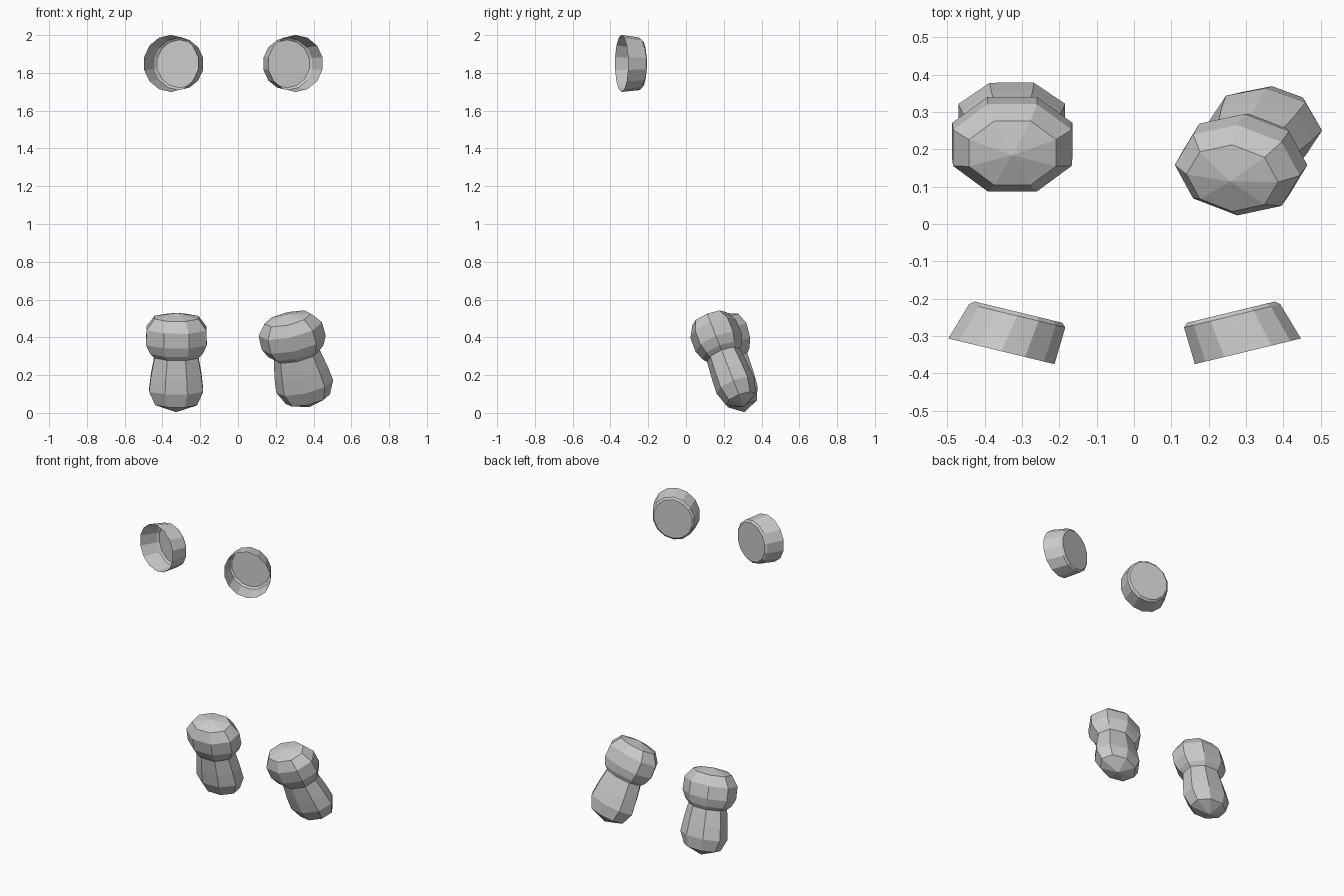
import bpy, bmesh, math
from mathutils import Vector

if "Cube" in bpy.data.objects:
    bpy.data.objects.remove(bpy.data.objects["Cube"])


def loft(name, rings, u, v, sides, phase, start=False, end=False):
    """Skin elliptical rings (centre, half width, half depth); optional pole or flat ends."""
    bm = bmesh.new()
    loops = []
    for c, a, b in rings:
        if a == 0:
            loops.append([bm.verts.new(c)])
            continue
        loop = []
        for i in range(sides):
            t = phase + 2 * math.pi * i / sides
            loop.append(bm.verts.new(c + u * a * math.cos(t) + v * b * math.sin(t)))
        loops.append(loop)
    for A, B in zip(loops, loops[1:]):
        for i in range(sides):
            j = (i + 1) % sides
            if len(A) == 1:
                bm.faces.new((A[0], B[j], B[i]))
            elif len(B) == 1:
                bm.faces.new((A[i], A[j], B[0]))
            else:
                bm.faces.new((A[i], A[j], B[j], B[i]))
    if start:
        bm.faces.new(loops[0])
    if end:
        bm.faces.new(loops[-1])
    bmesh.ops.recalc_face_normals(bm, faces=bm.faces)
    me = bpy.data.meshes.new(name)
    bm.to_mesh(me)
    bm.free()
    ob = bpy.data.objects.new(name, me)
    bpy.context.collection.objects.link(ob)
    return ob


# Upper cups: open at the front, tapering to a bevelled flat back
for side, label in ((-1, "left"), (1, "right")):
    def place(x, y, z):
        return Vector((side * x - 0.025, y, z))
    u = Vector((side * 0.972, 0.235, 0))
    u.y = 0.235
    rings = [(place(0.330, -0.341, 1.85), 0.150, 0.151),
             (place(0.288, -0.246, 1.848), 0.136, 0.139),
             (place(0.285, -0.236, 1.848), 0.124, 0.127)]
    loft(label + "_cup", rings, u, Vector((0, 0, 1)), 14, math.pi / 14, end=True)

# Lower leaning stems with bulging rounded caps: (distance along axis, half width, half depth)
stem_profile = [(0.0, 0, 0), (0.045, 0.120, 0.085), (0.12, 0.155, 0.108),
                (0.20, 0.145, 0.104), (0.33, 0.120, 0.092)]
cap_profile = [(0.30, 0.122, 0.094), (0.325, 0.150, 0.113), (0.375, 0.174, 0.131),
               (0.455, 0.172, 0.130), (0.515, 0.126, 0.096), (0.54, 0, 0)]

for label, base, axis, phase in (
        ("left", Vector((-0.328, 0.309, 0.004)), Vector((0.005, -0.23, 0.97)), math.pi / 8),
        ("right", Vector((0.380, 0.306, 0.032)), Vector((-0.227, -0.356, 0.907)), 0)):
    d = axis.normalized()
    u = (Vector((1, 0, 0)) - d * d.x).normalized()
    v = d.cross(u)
    for part, profile in (("stem", stem_profile), ("cap", cap_profile)):
        loft(label + "_" + part, [(base + d * t, a, b) for t, a, b in profile], u, v, 8, phase)
